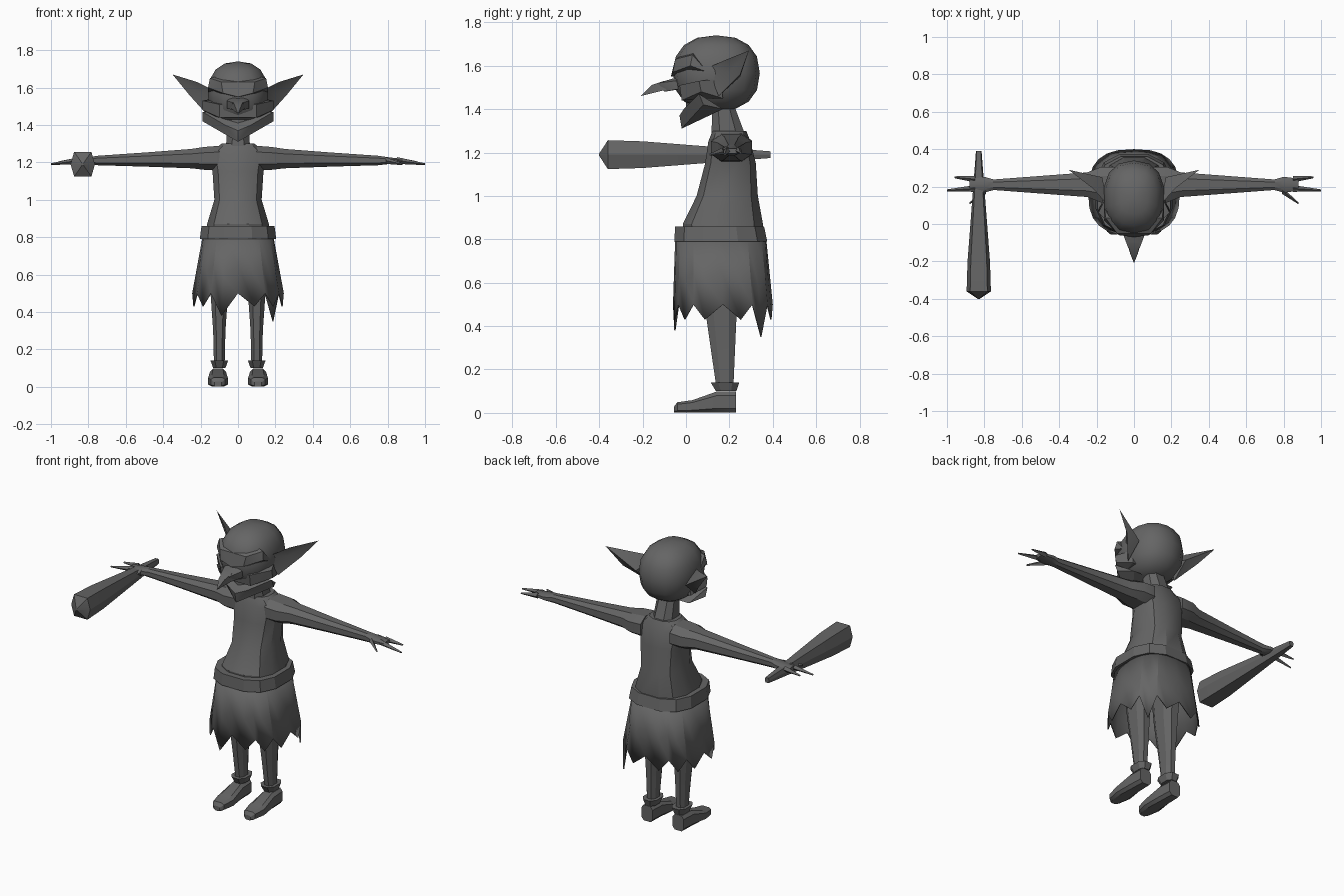
import bpy, bmesh, math

default_cube = bpy.data.objects.get("Cube")
if default_cube:
    bpy.data.objects.remove(default_cube)

GREY = (.13, .13, .13, 1)
clay = bpy.data.materials.new("dark_grey")
clay.use_nodes = True
clay.diffuse_color = GREY
clay.node_tree.nodes["Principled BSDF"].inputs["Base Color"].default_value = GREY


def finish(name, bm, mirror=False, sharp_angle=28):
    """Turn the mesh into a shaded, coloured object."""
    bmesh.ops.recalc_face_normals(bm, faces=bm.faces)
    mesh = bpy.data.meshes.new(name)
    bm.to_mesh(mesh)
    bm.free()
    mesh.materials.append(clay)
    part = bpy.data.objects.new(name, mesh)
    bpy.context.collection.objects.link(part)
    bpy.ops.object.select_all(action='DESELECT')
    bpy.context.view_layer.objects.active = part
    part.select_set(True)
    bpy.ops.object.shade_smooth_by_angle(angle=math.radians(sharp_angle))
    if mirror:
        part.modifiers.new("mirror", 'MIRROR').use_mirror_merge = False
    return part


def squared(value, power):
    """Push a sine or cosine outwards, so that circles become boxier."""
    return math.copysign(abs(value) ** power, value)


def bridge(bm, lower, upper):
    for i in range(len(lower)):
        bm.faces.new((lower[i - 1], lower[i], upper[i], upper[i - 1]))


def tube(name, axis, rings, sides=8, power=.8, turn=.5, **options):
    """Join rings given as position on the axis, centre and half size across it."""
    bm = bmesh.new()
    previous = None
    for position, centre, half in rings:
        ring = []
        for i in range(sides):
            angle = math.tau * (i + turn) / sides
            point = [centre[0] + half[0] * squared(math.cos(angle), power),
                     centre[1] + half[1] * squared(math.sin(angle), power)]
            point.insert(axis, position)
            ring.append(bm.verts.new(point))
        if previous:
            bridge(bm, previous, ring)
        else:
            bm.faces.new(ring)
        previous = ring
    bm.faces.new(previous)
    return finish(name, bm, **options)


def hull(name, points, both_sides=True, **options):
    """Convex block, by default with its points reflected to the other side."""
    bm = bmesh.new()
    for x, y, z in points:
        bm.verts.new((x, y, z))
        if both_sides and x:
            bm.verts.new((-x, y, z))
    result = bmesh.ops.convex_hull(bm, input=bm.verts)
    inside = [item for item in result["geom_interior"] if isinstance(item, bmesh.types.BMVert)]
    bmesh.ops.delete(bm, geom=inside, context='VERTS')
    return finish(name, bm, **options)


# Torso and neck
torso = [(.78, .17, .17, .18), (.87, .17, .17, .19), (1, .13, .19, .145),
         (1.15, .14, .205, .12), (1.25, .16, .2, .1), (1.3, .09, .2, .08)]
tube("torso", 2, [(z, (0, y), (width, depth)) for z, width, y, depth in torso], sides=12)
tube("neck", 2, [(1.25, (0, .2), (.07, .09)), (1.43, (0, .17), (.06, .05))])

# Skull: a slightly squared ball
bm = bmesh.new()
bmesh.ops.create_uvsphere(bm, u_segments=14, v_segments=8, radius=1)
for vert in bm.verts:
    x, y, z = (squared(value, .85) for value in vert.co)
    vert.co = (x * .165, .14 + y * .2, 1.565 + z * .175)
finish("skull", bm, sharp_angle=45)

# Face: brow, cheeks, mouth, jaw and hooked nose
hull("brow", [(0, -.07, 1.55), (.08, -.06, 1.57), (.16, .02, 1.6), (.16, .1, 1.57),
              (.09, -.05, 1.63), (.15, .03, 1.65), (0, .05, 1.69)])
hull("cheeks", [(.1, -.03, 1.51), (.19, .06, 1.53), (.19, .07, 1.48),
                (.14, .16, 1.54), (.15, .17, 1.45), (.1, -.02, 1.44)])
hull("mouth", [(.16, .05, 1.47), (0, 0, 1.35), (0, 0, 1.46), (.1, .12, 1.4)])
hull("jaw", [(0, -.02, 1.31), (0, -.03, 1.37), (.07, -.01, 1.4),
             (.19, .06, 1.47), (.19, .08, 1.42), (.14, .17, 1.4)])
hull("nose_bridge", [(.03, -.03, 1.55), (.06, -.05, 1.53), (.06, -.05, 1.49),
                     (.03, -.13, 1.52), (.03, -.1, 1.48), (.05, .02, 1.5)])
hull("nose_tip", [(.03, -.1, 1.53), (.04, -.09, 1.49), (.02, -.16, 1.51), (0, -.21, 1.46)])

# Ears: a pointed rim around a dished front and a raised back
bm = bmesh.new()
outline = [(.14, .1, 1.59), (.22, .19, 1.63), (.35, .29, 1.67), (.26, .25, 1.56), (.17, .15, 1.46)]
rim = [bm.verts.new(point) for point in outline]
dish, back = bm.verts.new((.2, .2, 1.57)), bm.verts.new((.17, .25, 1.55))
for i in range(len(rim)):
    bm.faces.new((rim[i - 1], rim[i], dish))
    bm.faces.new((rim[i], rim[i - 1], back))
finish("ear", bm, mirror=True)

# Arms with flat hands, dropping slightly outwards
arm = [(.1, .1, .07), (.18, .1, .065), (.25, .07, .055), (.5, .05, .04),
       (.75, .03, .027), (.8, .045, .02), (.88, .035, .012)]
tube("arm", 0, [(x, (.21, 1.225 - .02 * x), (depth, height)) for x, depth, height in arm], mirror=True)

# Two fingers and a thumb, each a tapered diamond spike
digits = {"front_finger": [(.85, .19, 1.21), (1, .18, 1.19)],
          "back_finger": [(.85, .24, 1.21), (.96, .25, 1.2)],
          "thumb": [(.79, .18, 1.21), (.88, .11, 1.19)]}
for name, ends in digits.items():
    corners = []
    for (x, y, z), radius in zip(ends, (.018, .005)):
        corners += [(x, y + radius, z), (x, y - radius, z), (x, y, z + radius), (x, y, z - radius)]
    hull(name, corners, both_sides=False, mirror=True)

# Belt
tube("belt", 2, [(.79, (0, .16), (.21, .22)), (.86, (0, .155), (.2, .21))],
     sides=12, power=.75, sharp_angle=20)

# Skirt: a flared sheet with a hem of alternating notches and tips
long_tips = {9: .35, 23: .38}
points_round = 24
bm = bmesh.new()
previous = None
for level in (0, .5, 1):
    ring = []
    for i in range(points_round):
        angle = math.tau * i / points_round
        hem = long_tips.get(i, .43 if i % 2 else .5)
        x = squared(math.sin(angle), .75) * (.19 + .055 * level)
        y = .16 + .01 * level - squared(math.cos(angle), .75) * (.21 + .02 * level)
        ring.append(bm.verts.new((x, y, .8 + (hem - .8) * level)))
    if previous:
        bridge(bm, previous, ring)
    previous = ring
skirt = finish("skirt", bm, sharp_angle=20)
skirt.modifiers.new("cloth", 'SOLIDIFY').thickness = .006

# Legs, flared ankle cuffs and shoes
leg = [(.1, .18, .03, .04), (.3, .17, .035, .06), (.5, .16, .05, .08), (.7, .16, .06, .1)]
tube("leg", 2, [(z, (.1, y), (width, depth)) for z, y, width, depth in leg], mirror=True)
tube("ankle_cuff", 2, [(.1, (.1, .185), (.035, .05)), (.14, (.1, .18), (.05, .07))], mirror=True)
shoe = [(-.055, .02, .015), (-.04, .04, .025), (.03, .055, .03), (.14, .045, .05), (.23, .04, .05)]
tube("shoe", 1, [(y, (.107, height), (width, height)) for y, width, height in shoe],
     power=.55, mirror=True)

# Six-sided club held in the right hand
club = [(-.4, .005), (-.36, .065), (-.2, .06), (.39, .015)]
tube("club", 1, [(y, (-.83, 1.19), (radius, radius * 1.1)) for y, radius in club],
     sides=6, power=.5, turn=0)
